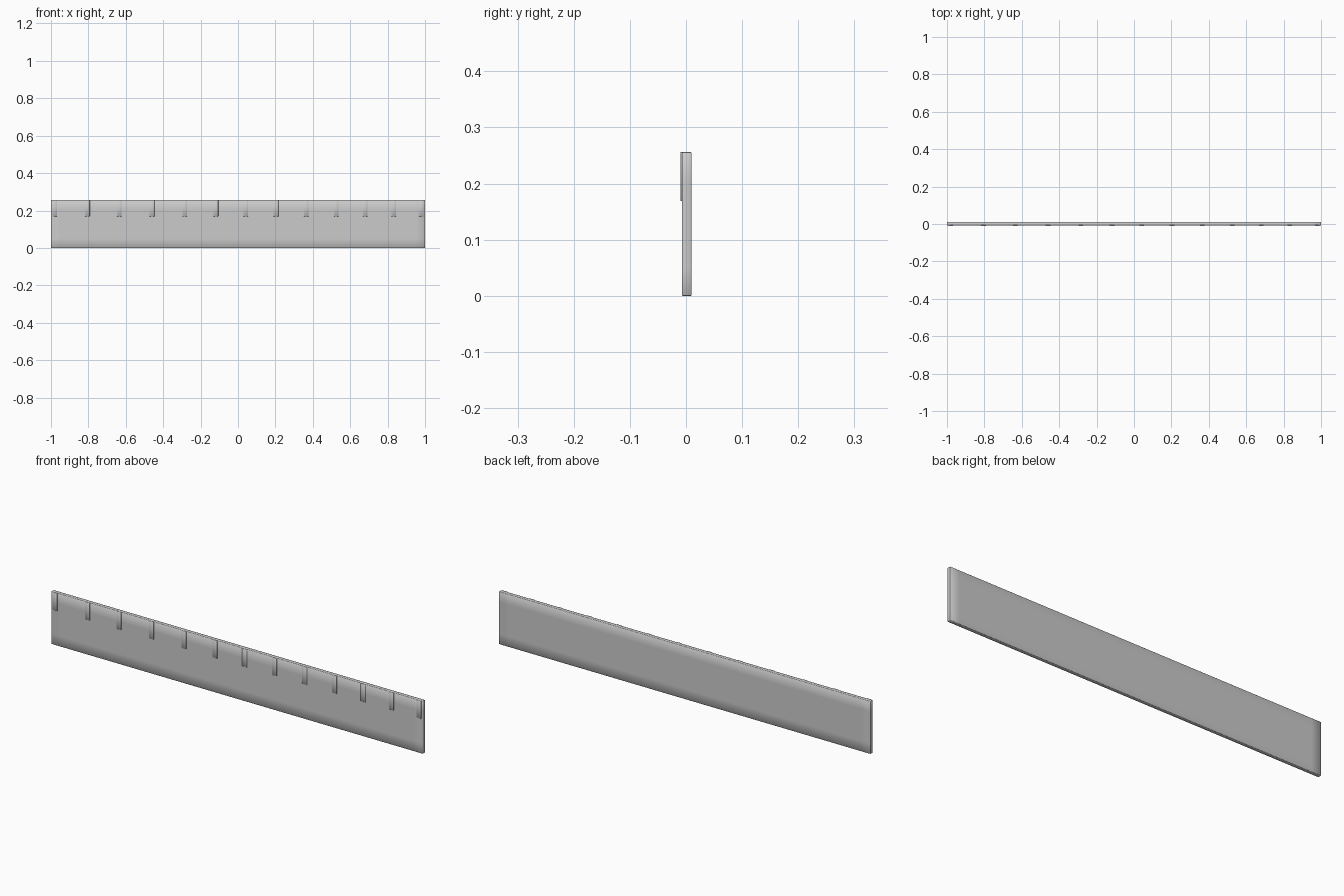
import bpy, bmesh
from mathutils import Vector

if "Cube" in bpy.data.objects:
    bpy.data.objects.remove(bpy.data.objects["Cube"])


def box(name, lo, hi, bevel, loops=0.0):
    """Softened box; loops = inset of the support cuts along the x and z borders."""
    lo, hi = Vector(lo), Vector(hi)
    bm = bmesh.new()
    bmesh.ops.create_cube(bm, size=1)
    for v in bm.verts:
        v.co = Vector(((lo[i] + hi[i]) / 2 + v.co[i] * (hi[i] - lo[i]) for i in range(3)))
    if loops:
        for axis in (0, 2):
            normal = Vector((axis == 0, 0, axis == 2))
            for d in (lo[axis] + loops, hi[axis] - loops):
                bmesh.ops.bisect_plane(bm, geom=bm.verts[:] + bm.edges[:] + bm.faces[:],
                                       plane_co=normal * d, plane_no=normal)
    for f in bm.faces:
        f.smooth = True
    me = bpy.data.meshes.new(name)
    bm.to_mesh(me)
    bm.free()
    ob = bpy.data.objects.new(name, me)
    bpy.context.collection.objects.link(ob)
    m = ob.modifiers.new("Soft edges", 'BEVEL')
    m.width = bevel
    m.segments = 1
    m.limit_method = 'ANGLE'
    return ob


TOP = 0.256

# Long thin panel
box("panel", (-1, -0.0075, 0), (1, 0.01, TOP), 0.001, 0.05)

# Small vertical tabs along the upper front edge
tab_x = [-0.98, -0.805, -0.635, -0.46, -0.285, -0.118, 0.042,
         0.203, 0.365, 0.525, 0.68, 0.832, 0.98]
for i, x in enumerate(tab_x):
    box(f"tab_{i + 1}", (x - 0.0125, -0.0102, 0.169), (x + 0.0125, -0.006, TOP), 0.0006)
